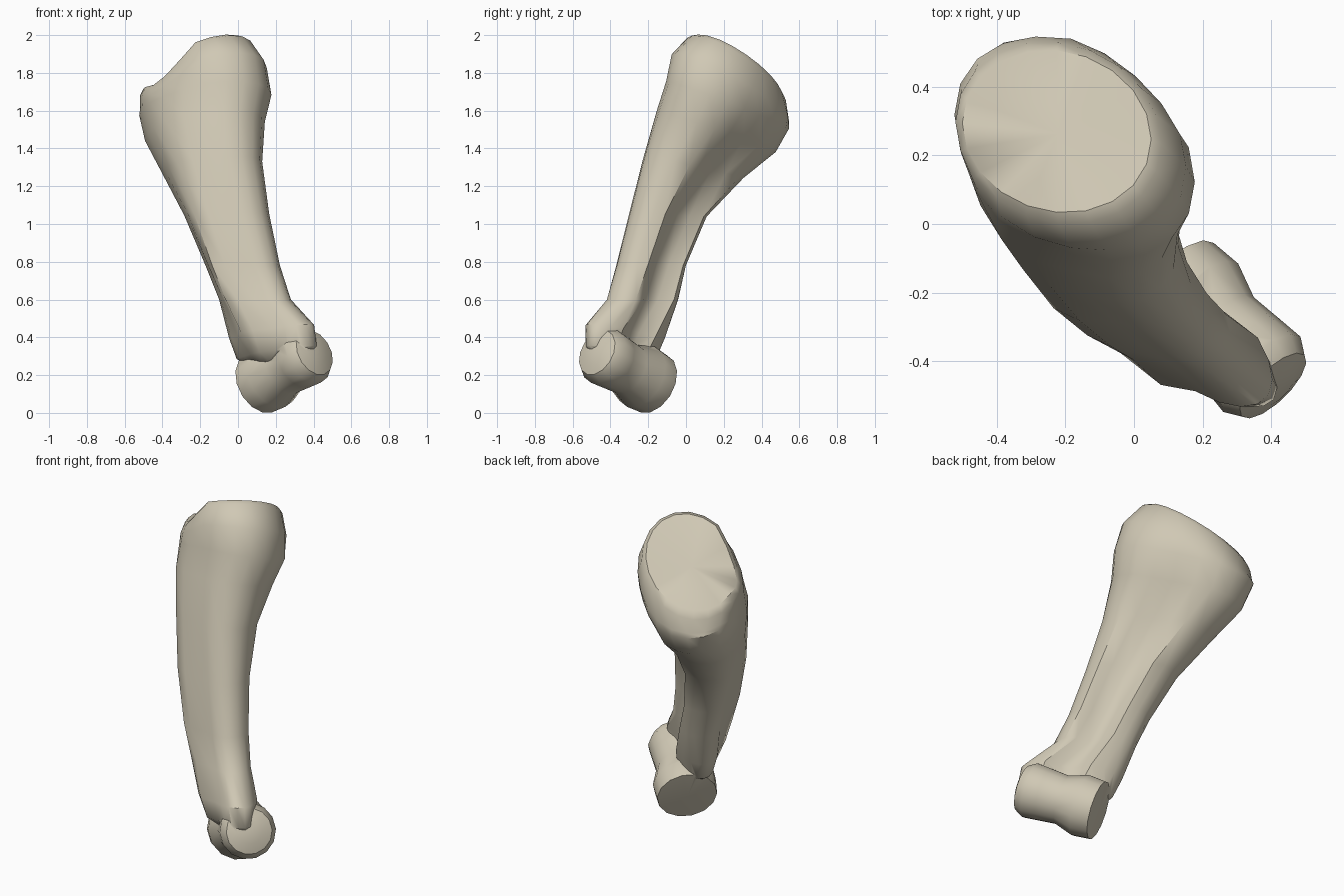
import bpy, bmesh, math
from mathutils import Vector

cube = bpy.data.objects.get("Cube")
if cube:
    bpy.data.objects.remove(cube)

ivory = bpy.data.materials.new("ivory bone")
ivory.use_nodes = True
COLOUR = (0.63, 0.58, 0.46, 1)
ivory.diffuse_color = COLOUR
ivory.node_tree.nodes["Principled BSDF"].inputs["Base Color"].default_value = COLOUR


def slanted_ring(cx, cy, cz, wx, wy, skew, ax, ay, push, sag, sides=20):
    """Skewed ellipse on a tilted plane, filled and sagging at its front right
    corner and flattened at the opposite one."""
    points = []
    for i in range(sides):
        a = math.tau * i / sides
        u = math.cos(a)
        v = skew * math.cos(a) + math.sqrt(1 - skew * skew) * math.sin(a)
        corner = max(0, 2 * u * v / (u * u + v * v))
        shift = push * corner * (1.4 if u > 0 else 1) / math.sqrt(2)
        drop = sag * corner if u < 0 else 0
        x, y = wx * u - shift, wy * v - shift
        points.append(Vector((cx + x, cy + y, cz + ax * x + ay * y - drop)))
    return points


def loft(name, rings, start_push=0.0, end_push=0.0):
    """Skin the rings and close both ends with fans."""
    bm = bmesh.new()
    loops = [[bm.verts.new(p) for p in ring] for ring in rings]
    n = len(loops[0])
    for a, b in zip(loops, loops[1:]):
        for i in range(n):
            bm.faces.new((a[i], a[(i + 1) % n], b[(i + 1) % n], b[i]))
    middles = [sum(r, Vector()) / n for r in rings]
    axis = (middles[-1] - middles[0]).normalized()
    for loop, middle, push in ((loops[0], middles[0], start_push),
                               (loops[-1], middles[-1], end_push)):
        tip = bm.verts.new(middle + axis * push)
        for i in range(n):
            bm.faces.new((loop[i], loop[(i + 1) % n], tip))
    bmesh.ops.recalc_face_normals(bm, faces=bm.faces)
    mesh = bpy.data.meshes.new(name)
    bm.to_mesh(mesh)
    bm.free()
    mesh.materials.append(ivory)
    obj = bpy.data.objects.new(name, mesh)
    bpy.context.collection.objects.link(obj)
    return obj


# Shaft with flared head: centre, half widths, skew, tilt in x and y, push, sag
SHAFT = [
    (-.225, .27, 1.83, .275, .237, -.1, .36, -.56, 0, .09),
    (-.22, .265, 1.805, .3, .265, -.12, .36, -.56, 0, .09),
    (-.183, .235, 1.72, .335, .312, -.22, .22, -.5, .01, .05),
    (-.173, .22, 1.63, .35, .325, -.3, .05, -.37, .02, .02),
    (-.175, .16, 1.49, .317, .315, -.33, .05, -.33, .035, 0),
    (-.137, .04, 1.3, .265, .265, -.38, .04, -.2, .045, 0),
    (-.06, -.095, 1.05, .225, .205, -.38, 0, -.05, .06, 0),
    (.025, -.185, .78, .197, .185, -.4, 0, 0, .065, 0),
    (.09, -.23, .6, .19, .19, -.48, 0, 0, .065, 0),
    (.178, -.322, .43, .225, .21, -.62, .1, -.1, .05, 0),
    (.205, -.345, .32, .212, .188, -.7, .1, -.1, .04, 0),
    (.25, -.35, .23, .12, .1, -.8, .1, -.1, 0, 0),
]
bone = loft("bone_shaft", [slanted_ring(*s) for s in SHAFT], start_push=.02)

# Grooved joint at the lower end: distance along the axis, radius
low, high = Vector((.145, -.205, .173)), Vector((.36, -.425, .295))
axis = (high - low).normalized()
side = axis.cross(Vector((0, 0, 1))).normalized()
rise = side.cross(axis)
JOINT = [(-.05, .167), (.05, .176), (.16, .14),
         (.27, .15), (.35, .157), (.4, .128), (.418, .07)]
joint = loft("lower_joint", [
    [low + axis * t + (side * math.cos(a) + rise * math.sin(a)) * r
     for a in (math.tau * i / 14 for i in range(14))]
    for t, r in JOINT], start_push=-.01, end_push=.005)

# Merge into one surface
union = bone.modifiers.new("joint_union", 'BOOLEAN')
union.operation, union.solver, union.object = 'UNION', 'EXACT', joint
bpy.ops.object.select_all(action='DESELECT')
bpy.context.view_layer.objects.active = bone
bone.select_set(True)
bpy.ops.object.modifier_apply(modifier=union.name)
bpy.data.objects.remove(joint)
bpy.ops.object.shade_smooth_by_angle(angle=math.radians(42))
